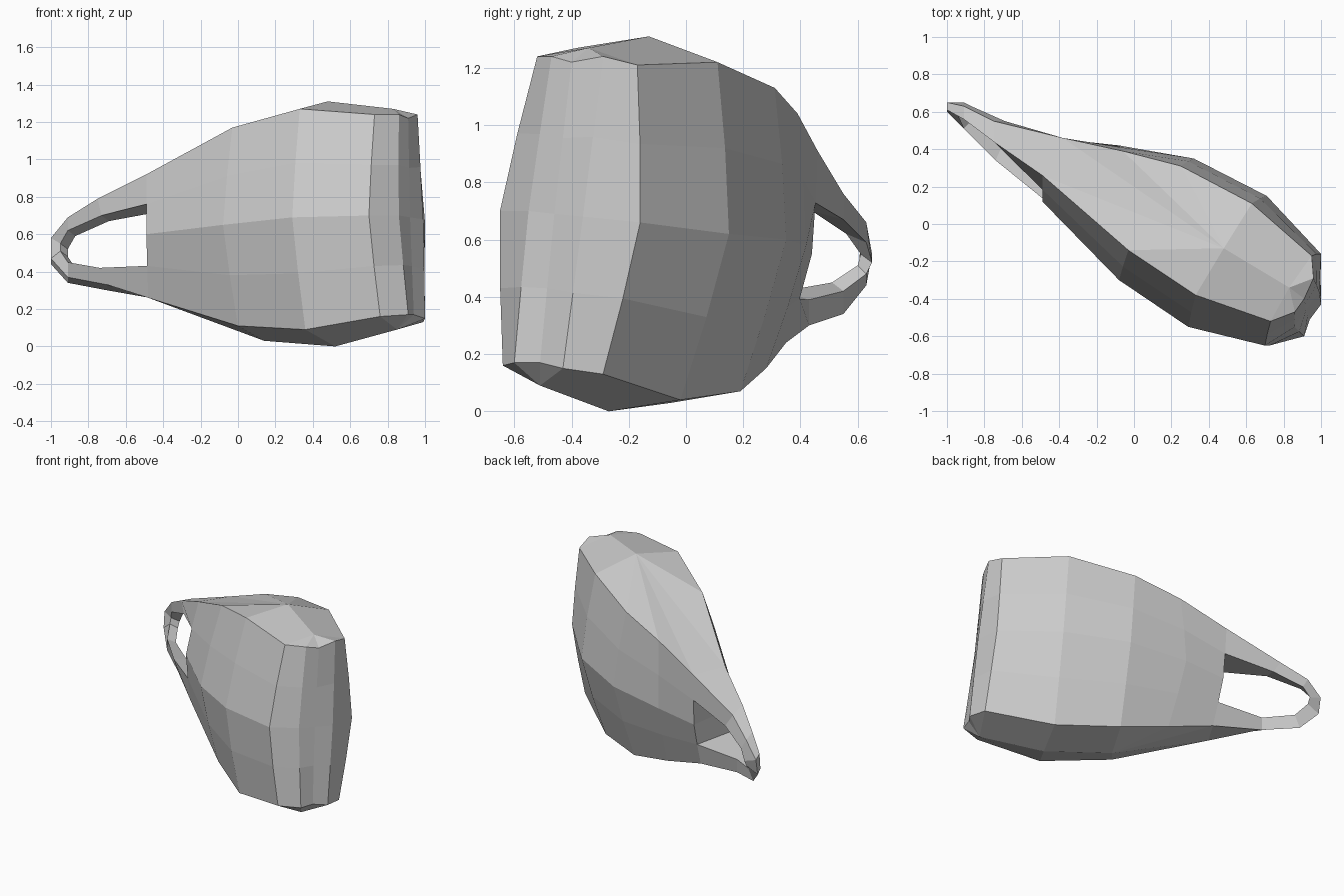
import bpy
import bmesh
from mathutils import Vector

default_cube = bpy.data.objects.get("Cube")
if default_cube:
    bpy.data.objects.remove(default_cube, do_unlink=True)

# One plain grey for the whole form
stone_grey = bpy.data.materials.new("stone_grey")
stone_grey.use_nodes = True
grey = (.6, .6, .6, 1)
stone_grey.diffuse_color = grey
stone_grey.node_tree.nodes["Principled BSDF"].inputs["Base Color"].default_value = grey

ROWS = 4  # wall bands between the lower and the upper rim
BULGE = .25  # how far the ribs bend from straight segments to a parabola

# Upright ribs around the body: bottom, middle and top point of each
front_ribs = [
    [(-.48, .16, .26), (-.49, .12, .60), (-.49, .26, .92)],
    [(0, -.22, .11), (-.08, -.30, .65), (-.03, -.14, 1.17)],
    [(.36, -.50, .09), (.29, -.55, .69), (.33, -.38, 1.27)],
    [(.76, -.64, .16), (.70, -.65, .70), (.73, -.52, 1.24)],
]
end_ribs = [
    [(.91, -.60, .17), (.86, -.55, .70), (.86, -.47, 1.24)],
    [(.94, -.51, .17), (.92, -.46, .69), (.91, -.40, 1.22)],
    [(1, -.43, .15), (.99, -.36, .68), (.96, -.29, 1.24)],
    [(.99, -.29, .13), (1, -.16, .66), (.95, -.17, 1.21)],
]
back_ribs = [
    [(.64, -.02, .04), (.71, .15, .62), (.63, .11, 1.22)],
    [(.27, .19, .07), (.32, .35, .60), (.25, .31, 1.13)],
    [(-.05, .28, .15), (-.08, .42, .58), (-.06, .39, 1.04)],
    [(-.36, .35, .24), (-.37, .44, .55), (-.38, .46, .91)],
]

# Ridge points that close the top and the underside
top_ridge = {"high": (.48, -.13, 1.31), "end": (.83, -.34, 1.27)}
base_ridge = {"low": (.52, -.27, 0), "end": (.85, -.51, .09), "grip": (.14, -.05, .03)}
top_links = ["high"] * 3 + ["end"] * 5 + ["high"] * 4
base_links = ["grip"] * 2 + ["low"] + ["end"] * 5 + ["low"] + ["grip"] * 3

# Grip stations: outer x and z, inner x and z, front y, back y
grip_stations = [
    (-.75, .79, -.73, .70, .44, .55),
    (-.91, .69, -.91, .62, .56, .63),
    (-1, .58, -.95, .55, .61, .65),
    (-1, .47, -.95, .51, .60, .63),
    (-.91, .37, -.91, .45, .51, .55),
    (-.70, .33, -.74, .42, .34, .43),
]
BACK_DROP = .03  # the back of the grip sits lower
BACK_INSET = .04  # and its opening is shorter

bm = bmesh.new()


def rib_point(rib, t):
    """Point on a softly bent rib, with t from bottom to top."""
    bottom, middle, top = map(Vector, rib)
    curve = bottom * (1 - t) * (1 - 2 * t) + middle * 4 * t * (1 - t) + top * t * (2 * t - 1)
    if t < .5:
        straight = bottom.lerp(middle, 2 * t)
    else:
        straight = middle.lerp(top, 2 * t - 1)
    return straight.lerp(curve, BULGE)


def add_face(*corners):
    """Make a face and drop repeated corners."""
    unique = list(dict.fromkeys(corners))
    if len(unique) > 2:
        bm.faces.new(unique)


def close_rim(rim, ridge, links):
    """Join a rim to its ridge points."""
    peaks = {name: bm.verts.new(place) for name, place in ridge.items()}
    for i in range(len(rim)):
        before = i - 1
        add_face(rim[before], rim[i], peaks[links[i]], peaks[links[before]])


# Body walls
ribs = [[bm.verts.new(rib_point(rib, row / ROWS)) for row in range(ROWS + 1)]
        for rib in front_ribs + end_ribs + back_ribs]
for near, far in zip(ribs, ribs[1:]):
    for row in range(ROWS):
        add_face(near[row], far[row], far[row + 1], near[row + 1])

# Top and underside
close_rim([rib[-1] for rib in ribs], top_ridge, top_links)
close_rim([rib[0] for rib in ribs], base_ridge, base_links)

# Body side of the grip opening
front, back = ribs[0], ribs[-1]
for row in range(1, ROWS - 1):
    add_face(front[row], back[row], back[row + 1], front[row + 1])

# Grip loop, swept from the upper to the lower corner of the body
sections = [[front[-1], back[-1], back[-2], front[-2]]]
for outer_x, outer_z, inner_x, inner_z, front_y, back_y in grip_stations:
    corners = [(outer_x, front_y, outer_z),
               (outer_x, back_y, outer_z - BACK_DROP),
               (inner_x + BACK_INSET, back_y, inner_z - BACK_DROP),
               (inner_x, front_y, inner_z)]
    sections.append([bm.verts.new(corner) for corner in corners])
sections.append([front[0], back[0], back[1], front[1]])
for first, second in zip(sections, sections[1:]):
    for side in range(len(first)):
        add_face(first[side - 1], first[side], second[side], second[side - 1])

# Finish the flat-shaded object
bmesh.ops.recalc_face_normals(bm, faces=bm.faces)
mesh = bpy.data.meshes.new("tapered_body_with_grip")
bm.to_mesh(mesh)
bm.free()
mesh.materials.append(stone_grey)
body = bpy.data.objects.new("tapered_body_with_grip", mesh)
bpy.context.collection.objects.link(body)
